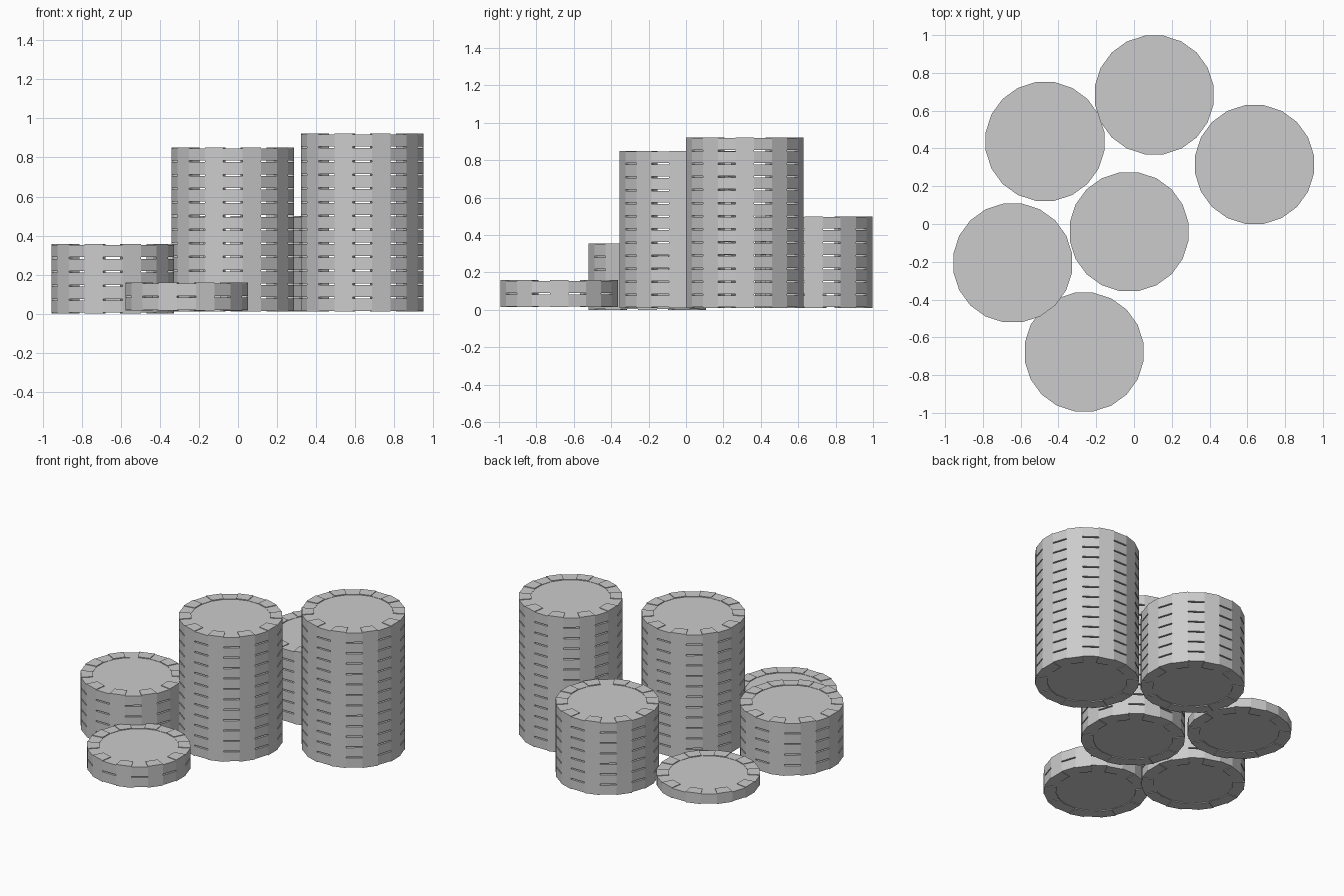
import bpy, bmesh
from math import cos, sin, radians

if "Cube" in bpy.data.objects:
    bpy.data.objects.remove(bpy.data.objects["Cube"])

SIDES = 20
R_OUT, R_IN = 0.318, 0.243
STEP, RECESS = 0.004, 0.006      # notch depth of alternate rim blocks, depth of centre disc


def add_chip(bm, cx, cy, z0, z1):
    """One chip: rim of alternating full-height and notched blocks, recessed centre."""
    def point(r, i, z):
        a = radians(360 / SIDES * (i - 0.5))
        return bm.verts.new((cx + r * cos(a), cy + r * sin(a), z))

    # rim blocks, each segment centred on its angle
    centre = {}
    for i in range(SIDES):
        d = STEP if i % 2 else 0.0
        lo, hi = z0 + d, z1 - d
        ob, ot = [[point(R_OUT, i + k, z) for k in (0, 1)] for z in (lo, hi)]
        ib, it = [[point(R_IN, i + k, z) for k in (0, 1)] for z in (lo, hi)]
        bm.faces.new((ob[0], ob[1], ot[1], ot[0]))
        bm.faces.new((ot[0], ot[1], it[1], it[0]))
        bm.faces.new((ib[0], ib[1], ob[1], ob[0]))
        # short walls down to the recessed centre
        rb = [point(R_IN, i + k, z0 + RECESS) for k in (0, 1)]
        rt = [point(R_IN, i + k, z1 - RECESS) for k in (0, 1)]
        bm.faces.new((it[0], it[1], rt[1], rt[0]))
        bm.faces.new((rb[0], rb[1], ib[1], ib[0]))
        # radial steps between a tall block and its notched neighbours
        if not d:
            for k in (0, 1):
                for z, s in ((z1, -1), (z0, 1)):
                    q = [point(R_IN, i + k, z), point(R_OUT, i + k, z),
                         point(R_OUT, i + k, z + s * STEP), point(R_IN, i + k, z + s * STEP)]
                    bm.faces.new(q if (k == 0) == (s == -1) else q[::-1])
    # centre discs
    bm.faces.new([point(R_IN, i, z1 - RECESS) for i in range(SIDES)])
    bm.faces.new([point(R_IN, i, z0 + RECESS) for i in reversed(range(SIDES))])


def make_stack(name, x, y, base, top, count):
    bm = bmesh.new()
    pitch = (top - base) / count
    for n in range(count):
        add_chip(bm, x, y, base + n * pitch, base + (n + 1) * pitch)
    bmesh.ops.remove_doubles(bm, verts=bm.verts, dist=0.00001)
    mesh = bpy.data.meshes.new(name)
    bm.to_mesh(mesh)
    bm.free()
    bpy.context.collection.objects.link(bpy.data.objects.new(name, mesh))


# stacks: name, x, y, base, top, chip count
for spec in (
    ("chip_stack_back", 0.107, 0.683, 0.010, 0.500, 7),
    ("single_chip_left", -0.471, 0.437, 0.010, 0.081, 1),
    ("chip_stack_right", 0.638, 0.315, 0.010, 0.922, 13),
    ("chip_stack_centre", -0.026, -0.041, 0.010, 0.850, 12),
    ("chip_stack_left", -0.642, -0.206, 0.000, 0.356, 5),
    ("chip_stack_front", -0.264, -0.678, 0.015, 0.159, 2),
):
    make_stack(*spec)
